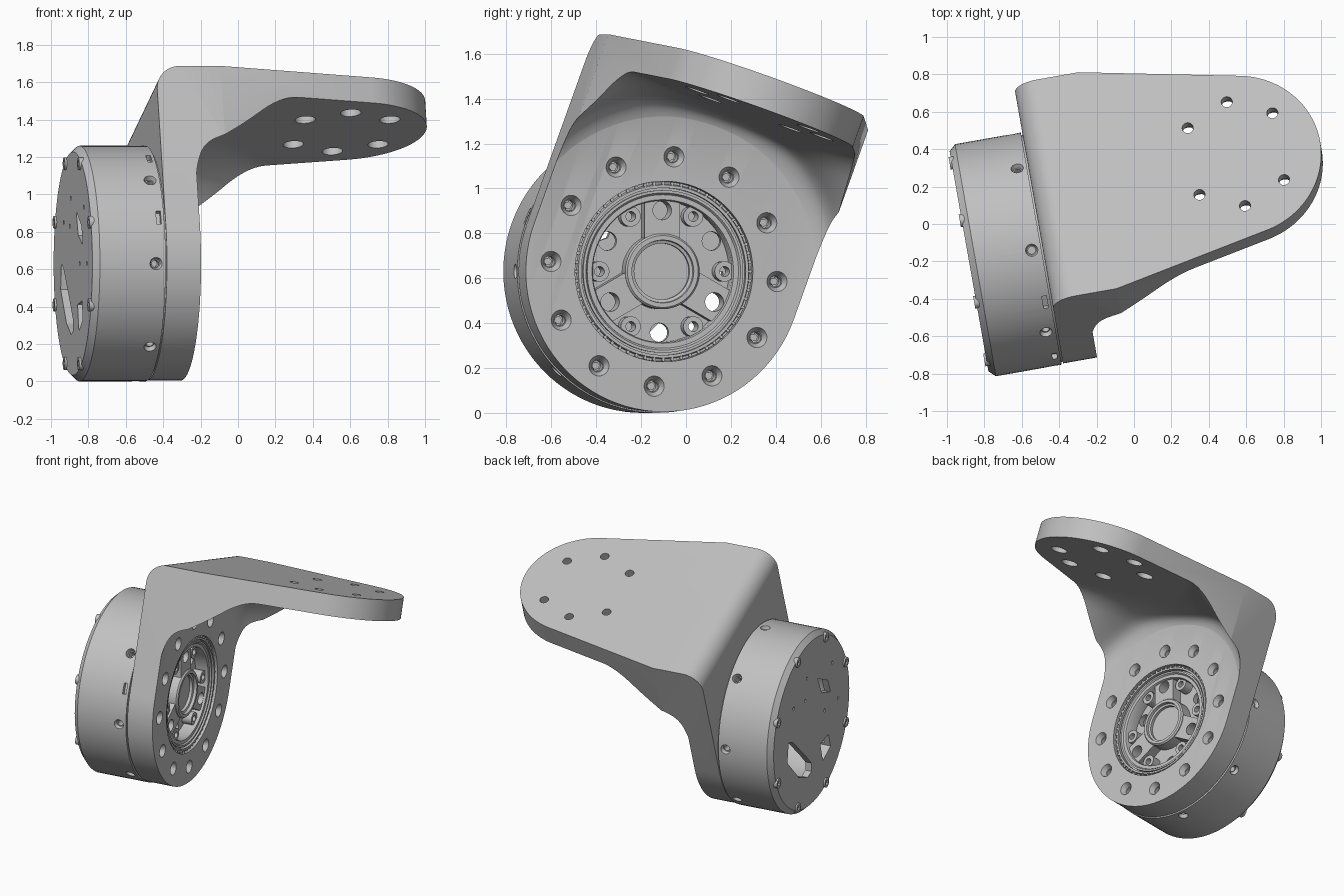
import bpy, bmesh
from math import sin, cos, pi, radians, exp, sqrt
from mathutils import Matrix, Vector

cube = bpy.data.objects.get("Cube")
if cube:
    bpy.data.objects.remove(cube, do_unlink=True)

grey = bpy.data.materials.new("machined grey")
grey.use_nodes = True
GREY = (0.53, 0.53, 0.53, 1)
grey.diffuse_color = GREY
grey.node_tree.nodes["Principled BSDF"].inputs["Base Color"].default_value = GREY

# Motor frame: local x is the shaft axis; the bracket is rolled about it
MOTOR = Matrix.Translation((-0.306, -0.098, 0.63)) @ Matrix.Rotation(radians(10), 4, "Z")
BRACKET = MOTOR @ Matrix.Rotation(radians(-20), 4, "X")


def finish(name, bm):
    bmesh.ops.recalc_face_normals(bm, faces=bm.faces[:])
    mesh = bpy.data.meshes.new(name)
    bm.to_mesh(mesh)
    bm.free()
    obj = bpy.data.objects.new(name, mesh)
    bpy.context.collection.objects.link(obj)
    mesh.materials.append(grey)
    return obj


def lathe(name, profile, closed=False):
    """Turn (x, radius) points around the shaft axis."""
    bm = bmesh.new()
    vs = [bm.verts.new((x, 0, r)) for x, r in profile]
    pairs = list(zip(vs, vs[1:])) + ([(vs[-1], vs[0])] if closed else [])
    es = [bm.edges.new(p) for p in pairs]
    bmesh.ops.spin(bm, geom=vs + es, cent=(0, 0, 0), axis=(1, 0, 0),
                   angle=2 * pi, steps=96, use_merge=False)
    bmesh.ops.remove_doubles(bm, verts=bm.verts[:], dist=1e-5)
    return finish(name, bm)


def prism(name, outlines, axis, a, b):
    """Extrude flat outlines along axis 0, 1 or 2 from a to b."""
    bm = bmesh.new()
    for pts in outlines:
        vs = []
        for p in pts:
            co = list(p)
            co.insert(axis, a)
            vs.append(bm.verts.new(co))
        face = bm.faces.new(vs)
        geom = bmesh.ops.extrude_face_region(bm, geom=[face])["geom"]
        shift = Vector((0, 0, 0))
        shift[axis] = b - a
        moved = [g for g in geom if isinstance(g, bmesh.types.BMVert)]
        bmesh.ops.translate(bm, verts=moved, vec=shift)
    return finish(name, bm)


def rods(name, spans, r1, r2=None, n=24):
    """Cylinders or cones between pairs of points."""
    bm = bmesh.new()
    for start, end in spans:
        start, end = Vector(start), Vector(end)
        d = end - start
        turn = d.to_track_quat("Z", "Y").to_matrix().to_4x4()
        bmesh.ops.create_cone(bm, cap_ends=True, segments=n, radius1=r1,
                              radius2=r1 if r2 is None else r2, depth=d.length,
                              matrix=Matrix.Translation((start + end) / 2) @ turn)
    return finish(name, bm)


def boolean(obj, tool, op="DIFFERENCE"):
    mod = obj.modifiers.new("cut", "BOOLEAN")
    mod.operation, mod.object, mod.solver = op, tool, "EXACT"
    bpy.context.view_layer.objects.active = obj
    bpy.ops.object.modifier_apply(modifier=mod.name)
    bpy.data.objects.remove(tool, do_unlink=True)


def arc(cx, cy, r, a0, a1, n):
    steps = [radians(a0 + (a1 - a0) * i / n) for i in range(n + 1)]
    return [(cx + r * cos(t), cy + r * sin(t)) for t in steps]


def polar(r, count, start=0):
    return [(r * cos(t), r * sin(t)) for t in
            (radians(start + 360 * i / count) for i in range(count))]


def axial(spots, a, b):
    return [((a, y, z), (b, y, z)) for y, z in spots]


def radial(x, dirs, a, b):
    return [((x, y * a, z * a), (x, y * b, z * b)) for y, z in dirs]


def bars(angles, r0, r1, half):
    """Rectangles pointing outward at the given angles."""
    corners = [(r0, -half), (r1, -half), (r1, half), (r0, half)]
    return [[(r * cos(a) - t * sin(a), r * sin(a) + t * cos(a)) for r, t in corners]
            for a in map(radians, angles)]


def relief_height(u, v):
    """Flared round relief, blended smoothly into the flat arm underside."""
    r = 0.69 + 0.1 * (1 - exp(-u / 0.04)) + 0.6 * u * u
    dome, flat, k = sqrt(max(r * r - v * v, 0)), 0.752, 0.1
    h = max(k - abs(dome - flat), 0) / k
    return min(dome, flat) - h * h * k / 4


# Bracket: front outline, arm outline and bent side profile intersected
R = 0.625
bracket = prism("bracket", [[(R, 1.1), (-R, 1.1)] + arc(0, 0, R, 180, 360, 48)], 0, -0.4, 1.6)
arm = [(-0.5, -0.7), (-0.05, -0.66), (0.11, -0.637)]
arm += arc(0.92, 0, 0.455, -77.5, 77.5, 48)
arm += [(x, -y) for x, y in reversed(arm[:3])]
boolean(bracket, prism("arm_outline", [arm], 2, -1, 1.5), "INTERSECT")
bend = [(-0.185, -0.9), (1.7, -0.9), (1.7, 0.897)] + arc(-0.055, 0.767, 0.13, 90, 180, 12)
boolean(bracket, prism("bend_profile", [bend], 1, -1, 1), "INTERSECT")

# Relief cutter: a grid following the height rule, extruded downward
bm = bmesh.new()
NU, NV = 60, 60
rows = []
for i in range(NU + 1):
    u = 1.5 * (i / NU) ** 2
    vs = [-0.66 + 1.32 * j / NV for j in range(NV + 1)]
    rows.append([bm.verts.new((u, v, relief_height(u, v))) for v in vs])
for lo, hi in zip(rows, rows[1:]):
    for j in range(NV):
        bm.faces.new((lo[j], hi[j], hi[j + 1], lo[j + 1]))
floor = bmesh.ops.extrude_face_region(bm, geom=bm.faces[:], use_keep_orig=True)["geom"]
for g in floor:
    if isinstance(g, bmesh.types.BMVert):
        g.co.z = -1
boolean(bracket, finish("relief", bm))

# Bore, countersunk bolt circle and arm mounting holes
boolean(bracket, rods("bore", [((-0.3, 0, 0), (0.1, 0, 0))], 0.402, n=96))
bolts = polar(0.513, 12, 15)
boolean(bracket, rods("countersinks", axial(bolts, 0.005, -0.035), 0.048, 0.028))
boolean(bracket, rods("bolt_holes", axial(bolts, -0.02, -0.1), 0.024))
mounts = [(0.92 + 0.3 * cos(t), 0.012 + 0.3 * sin(t)) for t in
          (radians(s * a) for s in (1, -1) for a in (40, 90, 140))]
boolean(bracket, rods("mount_holes", [((x, y, 0.6), (x, y, 1)) for x, y in mounts], 0.03))
boolean(bracket, rods("counterbores", [((x, y, 0.6), (x, y, 0.83)) for x, y in mounts], 0.055))
bolt_heads = rods("bolt_heads", axial(bolts, -0.11, -0.08), 0.018, n=6)

# Motor housing: a cup with a chamfered rear cover
housing = lathe("motor_housing", [(-0.54, 0), (-0.54, 0.41), (-0.18, 0.41), (-0.18, 0.615),
                                  (-0.193, 0.615), (-0.193, 0.63), (-0.55, 0.63),
                                  (-0.585, 0.597), (-0.585, 0)])
windows = [
    [(0.36, 0), (0.3, -0.02), (0.1, -0.2), (0, -0.3), (0, -0.36), (0.06, -0.38),
     (0.2, -0.32), (0.38, -0.14)],
    [(-0.1, 0.28), (-0.26, 0.2), (-0.3, 0.1), (-0.16, 0.15)],
    [(-0.14, -0.22), (-0.27, -0.2), (-0.3, -0.3), (-0.18, -0.36)],
]
boolean(housing, prism("cover_windows", windows, 0, -0.7, -0.5))
dots = [(0.07, 0.35), (0.28, 0.22), (0.1, 0.2), (-0.33, 0.3), (-0.42, 0), (-0.21, 0)]
boolean(housing, rods("cover_dots", axial(dots, -0.6, -0.57), 0.012, n=12))
sides = polar(1, 8)
boolean(housing, rods("side_sinks", radial(-0.245, sides, 0.635, 0.605), 0.035, 0.025))
boolean(housing, rods("side_holes", radial(-0.245, sides, 0.61, 0.55), 0.019))
boolean(housing, prism("side_slots", bars((157, 117), 0.6, 0.66, 0.037), 0, -0.235, -0.21))

# Cover screws around the rear rim
rim = polar(0.578, 8, 22.5)
screws = rods("cover_screws", axial(rim, -0.53, -0.596), 0.034)
boolean(screws, rods("screw_sockets", axial(rim, -0.62, -0.575), 0.018, n=6))

# Bearing ring with a fine toothed edge
bearing = lathe("bearing_ring", [(-0.2, 0.34), (-0.035, 0.34), (-0.02, 0.35), (-0.02, 0.362),
                                 (-0.04, 0.362), (-0.04, 0.372), (-0.012, 0.372),
                                 (-0.012, 0.385), (-0.03, 0.39), (-0.03, 0.4),
                                 (-0.2, 0.4)], closed=True)
teeth = rods("ring_teeth", axial(polar(0.393, 60), -0.05, -0.015), 0.008, n=8)

# Output rotor: hub, rim, three spokes, six lugs
rotor = lathe("output_rotor", [(-0.16, 0.125), (-0.055, 0.125), (-0.05, 0.138), (-0.03, 0.14),
                               (-0.03, 0.16), (-0.04, 0.168), (-0.12, 0.168), (-0.12, 0.315),
                               (-0.04, 0.315), (-0.03, 0.32), (-0.03, 0.342),
                               (-0.16, 0.342)], closed=True)
boolean(rotor, prism("spokes", bars((90, 210, 330), 0.15, 0.33, 0.08), 0, -0.14, -0.045), "UNION")
lugs = polar(0.283, 6)
boolean(rotor, rods("lugs", axial(lugs, -0.141, -0.05), 0.045), "UNION")
boolean(rotor, rods("rotor_holes", axial(polar(0.272, 6, 30), -0.3, 0.1), 0.042))
boolean(rotor, rods("lug_holes", axial(lugs, -0.3, 0.1), 0.022))
plug = lathe("shaft_plug", [(-0.55, 0), (-0.55, 0.1), (-0.14, 0.1), (-0.14, 0.126),
                            (-0.075, 0.126), (-0.075, 0)])

# Place everything and shade
for frame, parts in ((BRACKET, (bracket, bolt_heads)),
                     (MOTOR, (housing, screws, bearing, teeth, rotor, plug))):
    for obj in parts:
        obj.matrix_world = frame
        bpy.ops.object.select_all(action="DESELECT")
        obj.select_set(True)
        bpy.context.view_layer.objects.active = obj
        bpy.ops.object.shade_smooth_by_angle(angle=radians(30))
